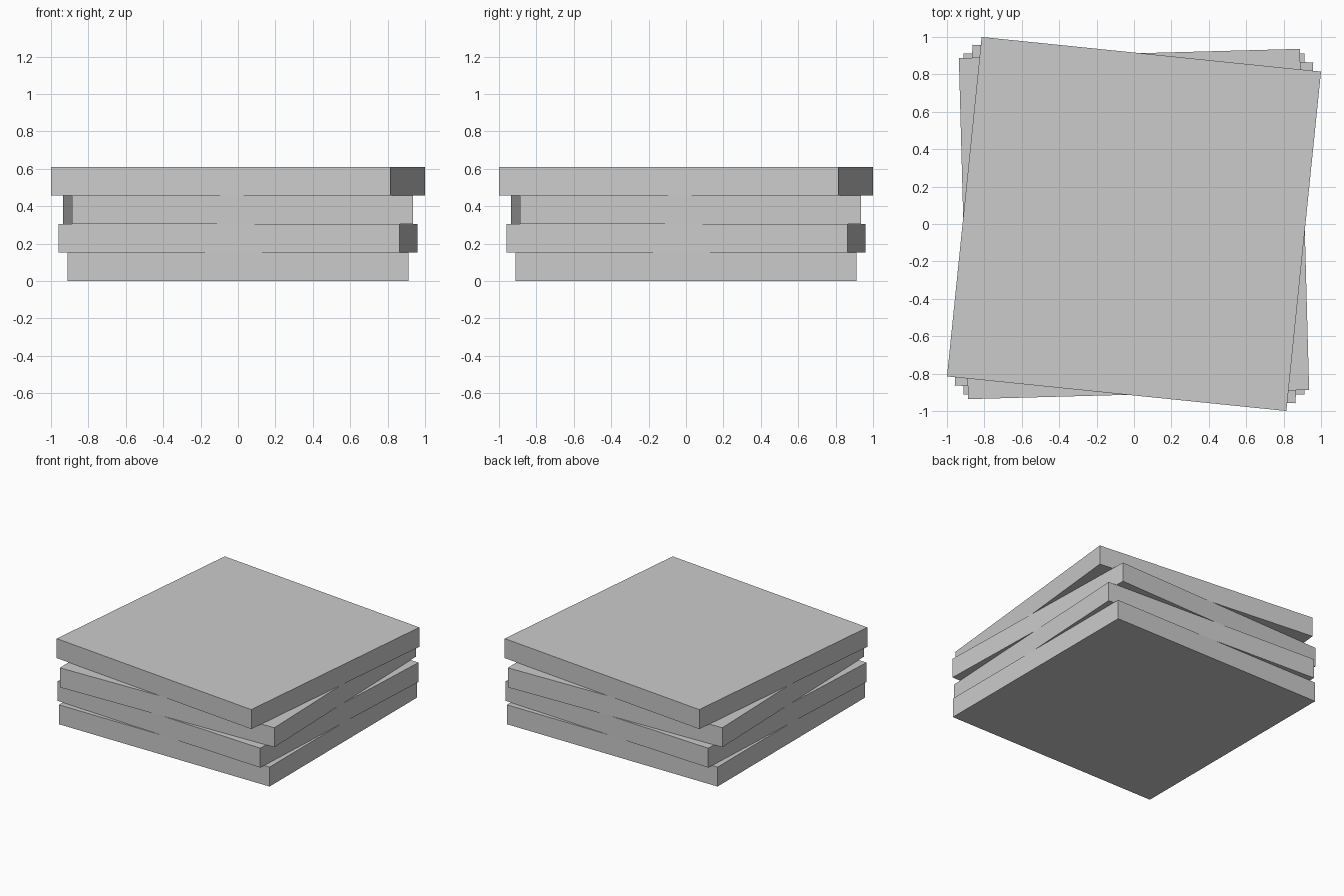
import bpy
from math import radians

cube = bpy.data.objects.get("Cube")
if cube:
    bpy.data.objects.remove(cube, do_unlink=True)

# Single plain grey
grey = bpy.data.materials.new("light_grey")
grey.use_nodes = True
colour = (0.6, 0.6, 0.6, 1)
grey.diffuse_color = colour
grey.node_tree.nodes["Principled BSDF"].inputs["Base Color"].default_value = colour

WIDTH = 1.824
THICKNESS = 0.1525

# Square slabs stacked from the ground up, each with its own twist
twists = {
    "bottom_slab": 0,
    "lower_middle_slab": -3,
    "upper_middle_slab": 1.55,
    "top_slab": -5.82,
}
for level, (name, twist) in enumerate(twists.items()):
    bpy.ops.mesh.primitive_cube_add(
        size=1,
        location=(0, 0, (level + 0.5) * THICKNESS),
        rotation=(0, 0, radians(twist)),
    )
    slab = bpy.context.object
    slab.name = name
    slab.scale = (WIDTH, WIDTH, THICKNESS)
    slab.data.materials.append(grey)
